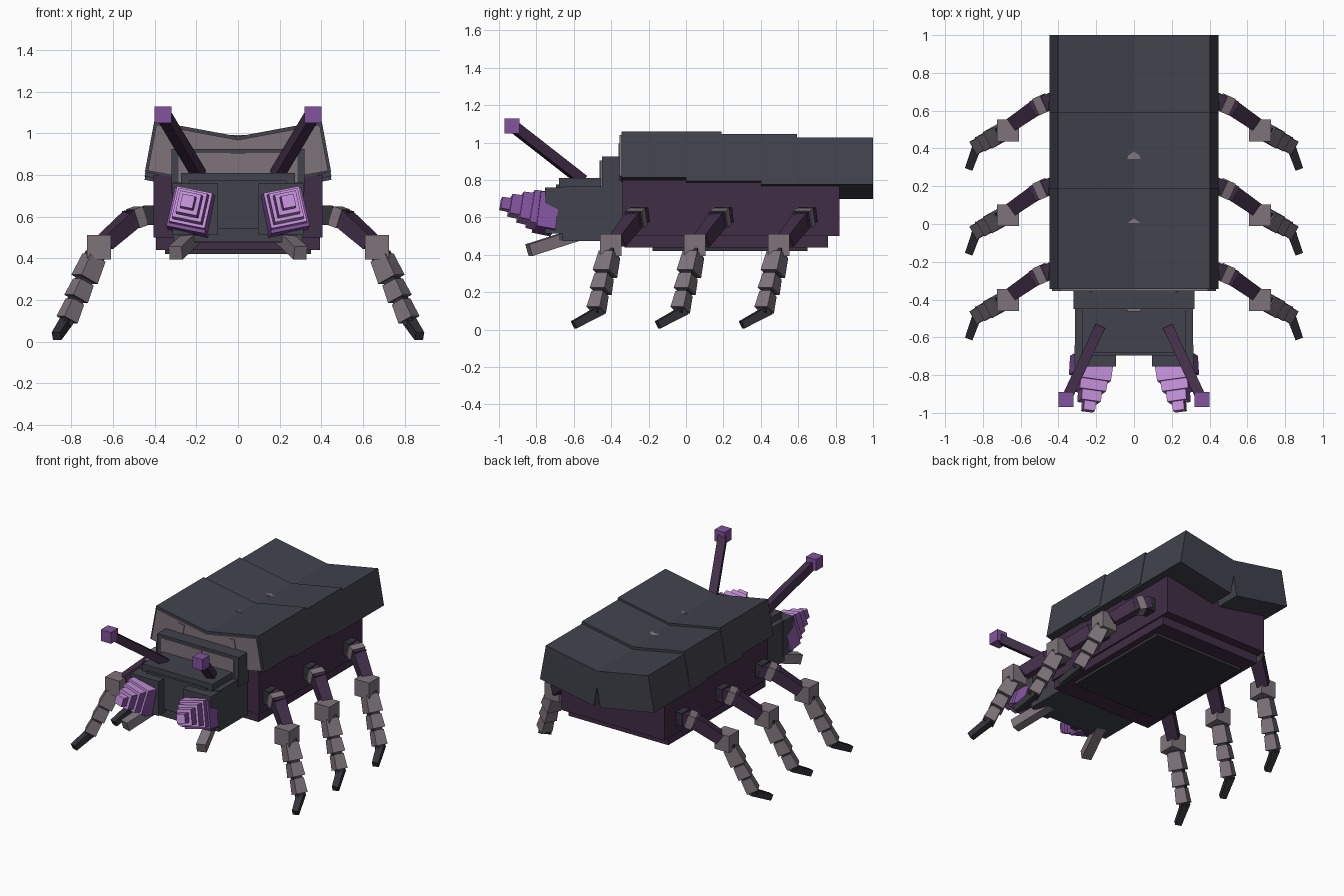
import bpy, bmesh, math
from mathutils import Vector, Matrix

if "Cube" in bpy.data.objects:
    bpy.data.objects.remove(bpy.data.objects["Cube"], do_unlink=True)


def material(name, rgb):
    lin = [((c / 255 + 0.055) / 1.055) ** 2.4 for c in rgb] + [1.0]
    m = bpy.data.materials.new(name)
    m.use_nodes = True
    m.diffuse_color = lin
    bsdf = m.node_tree.nodes["Principled BSDF"]
    bsdf.inputs["Base Color"].default_value = lin
    bsdf.inputs["Roughness"].default_value = 0.9
    return m


slate = material("slate", (65, 66, 76))
joint_grey = material("joint grey", (50, 50, 57))
plum = material("dark plum", (64, 45, 70))
taupe = material("taupe", (126, 116, 123))
violet = material("violet", (130, 83, 157))
lavender = material("lavender", (198, 146, 220))


def finish(name, bm, *mats):
    bmesh.ops.recalc_face_normals(bm, faces=bm.faces[:])
    me = bpy.data.meshes.new(name)
    bm.to_mesh(me)
    bm.free()
    for m in mats:
        me.materials.append(m)
    ob = bpy.data.objects.new(name, me)
    bpy.context.collection.objects.link(ob)
    return ob


def box(name, x, y, z, mat):
    """Axis-aligned box from three (low, high) ranges."""
    bm = bmesh.new()
    bmesh.ops.create_cube(bm, size=1)
    for v in bm.verts:
        v.co = [lo + (c + 0.5) * (hi - lo) for c, (lo, hi) in zip(v.co, (x, y, z))]
    return finish(name, bm, mat)


def beam(name, a, b, w0, w1, mat, side_mat=None, roll=0.0):
    """Square bar from a to b, w0 wide at a and w1 wide at b."""
    a, b = Vector(a), Vector(b)
    d = (b - a).normalized()
    side = d.cross(Vector((0, 0, 1))).normalized()
    up = side.cross(d)
    spin = Matrix.Rotation(roll, 3, d)
    side, up = spin @ side, spin @ up
    bm = bmesh.new()
    bmesh.ops.create_cube(bm, size=1)
    for v in bm.verts:
        w = w0 if v.co.z < 0 else w1
        v.co = a.lerp(b, v.co.z + 0.5) + side * (v.co.x * w) + up * (v.co.y * w)
    if side_mat:
        bm.normal_update()
        for f in bm.faces:
            f.material_index = 1 if abs(f.normal.dot(side)) > 0.7 else 0
        return finish(name, bm, mat, side_mat)
    return finish(name, bm, mat)


def wing_box(name, s, corner, width, thick, y, mat):
    """Wing case block tilted up towards its outer edge."""
    t = math.radians(10.5)
    c, n = math.cos(t), math.sin(t)
    bm = bmesh.new()
    bmesh.ops.create_cube(bm, size=1)
    for v in bm.verts:
        u, k = (0.5 - v.co.x) * width, (0.5 - v.co.z) * thick
        v.co = (s * (corner[0] - u * c + k * n), y[0] + (v.co.y + 0.5) * (y[1] - y[0]),
                corner[1] - u * n - k * c)
    return finish(name, bm, mat)


def sym(h):
    return (-h, h)


# Abdomen and underside
box("abdomen", sym(0.405), (-0.34, 0.82), (0.50, 0.80), plum)
box("abdomen_lower_step", sym(0.393), (-0.33, 0.76), (0.44, 0.51), plum)
box("belly_plate", sym(0.35), (-0.18, 0.65), (0.42, 0.45), joint_grey)
box("abdomen_core", sym(0.30), (-0.32, 0.78), (0.78, 0.90), plum)

# Neck collar and head
box("neck_collar", sym(0.32), (-0.45, -0.335), (0.715, 0.925), slate)
box("collar_plate", sym(0.285), (-0.456, -0.44), (0.76, 0.905), taupe)
box("collar_ridge", sym(0.035), (-0.462, -0.45), (0.78, 0.905), taupe)
box("head", sym(0.312), (-0.66, -0.34), (0.475, 0.765), slate)
box("head_crown", sym(0.275), (-0.68, -0.45), (0.74, 0.81), slate)
box("face", sym(0.235), (-0.695, -0.60), (0.54, 0.775), slate)
box("chin", sym(0.28), (-0.68, -0.60), (0.478, 0.55), slate)

# Small spikes in the valley of the wing cases
for i, (y, z, r) in enumerate(((0.005, 0.989, 0.035), (0.345, 0.973, 0.055))):
    bm = bmesh.new()
    vs = [bm.verts.new(p) for p in ((-r, y, z + 0.004), (r, y, z + 0.004),
                                    (0, y + 0.7 * r, z + 0.002), (0, y, z - 0.03))]
    for tri in ((0, 1, 2), (0, 3, 1), (1, 3, 2), (2, 3, 0)):
        bm.faces.new([vs[j] for j in tri])
    finish(f"valley_spike_{i + 1}", bm, taupe)

for s, sd in ((1, "left"), (-1, "right")):
    def P(x, y, z):
        return (s * x, y, z)

    def span(lo, hi):
        return tuple(sorted((s * lo, s * hi)))

    # Wing cases in three overlapping sections
    for i, (y0, y1, top, th) in enumerate(((-0.345, 0.19, 1.06, 0.25),
                                           (0.0, 0.594, 1.045, 0.255),
                                           (0.4, 1.0, 1.028, 0.255))):
        wing_box(f"{sd}_wing_case_{i + 1}", s, (0.402, top), 0.43, th, (y0, y1), slate)
    wing_box(f"{sd}_wing_lining", s, (0.392, 1.042), 0.41, 0.225, (-0.355, -0.33), taupe)
    wing_box(f"{sd}_wing_lining_rib", s, (0.22, 0.995), 0.05, 0.12, (-0.36, -0.34), taupe)

    # Eye sockets and stepped eyes
    box(f"{sd}_eye_socket", span(0.095, 0.315), (-0.755, -0.64), (0.515, 0.76), slate)
    axis0, axis1 = Vector(P(0.215, -0.72, 0.625)), Vector(P(0.243, -0.99, 0.675))
    for i, (t0, t1, w) in enumerate(((0, 0.42, 0.185), (0.35, 0.62, 0.15),
                                     (0.55, 0.82, 0.11), (0.75, 1.0, 0.065))):
        beam(f"{sd}_eye_step_{i + 1}", axis0.lerp(axis1, t0), axis0.lerp(axis1, t1),
             w, w * 0.95, lavender, violet, roll=s * 0.2)
    beam(f"{sd}_eye_base", P(0.22, -0.70, 0.615), P(0.232, -0.80, 0.63),
         0.20, 0.19, violet, roll=s * 0.2)

    # Fangs and antennae
    beam(f"{sd}_fang", P(0.205, -0.56, 0.515), P(0.30, -0.84, 0.425), 0.065, 0.065, taupe)
    beam(f"{sd}_antenna", P(0.185, -0.555, 0.80), P(0.355, -0.92, 1.085), 0.055, 0.055, plum)
    box(f"{sd}_antenna_tip", span(0.32, 0.40), (-0.97, -0.89), (1.05, 1.13), violet)

    # Three jointed legs
    for n, dy in (("front", 0.0), ("middle", 0.449), ("back", 0.898)):
        def L(x, y, z):
            return Vector(P(x, y + dy, z))
        tag = f"{sd}_{n}_leg"
        box(f"{tag}_socket", span(0.39, 0.455), (-0.295 + dy, -0.205 + dy), (0.56, 0.655), joint_grey)
        beam(f"{tag}_hip", L(0.42, -0.235, 0.615), L(0.53, -0.285, 0.585), 0.08, 0.085, plum)
        beam(f"{tag}_hip_ring", L(0.465, -0.255, 0.605), L(0.505, -0.273, 0.59), 0.095, 0.095, taupe)
        beam(f"{tag}_thigh", L(0.51, -0.275, 0.59), L(0.64, -0.365, 0.475), 0.085, 0.075, plum)
        box(f"{tag}_knee", span(0.61, 0.725), (-0.46 + dy, -0.345 + dy), (0.395, 0.512), taupe)
        knee, ankle = L(0.685, -0.405, 0.42), L(0.83, -0.485, 0.085)
        beam(f"{tag}_shin_core", knee, ankle, 0.075, 0.05, joint_grey)
        for i, (t0, t1, w0, w1) in enumerate(((0.05, 0.36, 0.088, 0.10),
                                              (0.40, 0.64, 0.078, 0.09),
                                              (0.68, 0.94, 0.070, 0.08))):
            beam(f"{tag}_shin_{i + 1}", knee.lerp(ankle, t0), knee.lerp(ankle, t1), w0, w1, taupe)
        beam(f"{tag}_foot", L(0.82, -0.455, 0.105), L(0.872, -0.60, 0.026), 0.05, 0.042, joint_grey)
